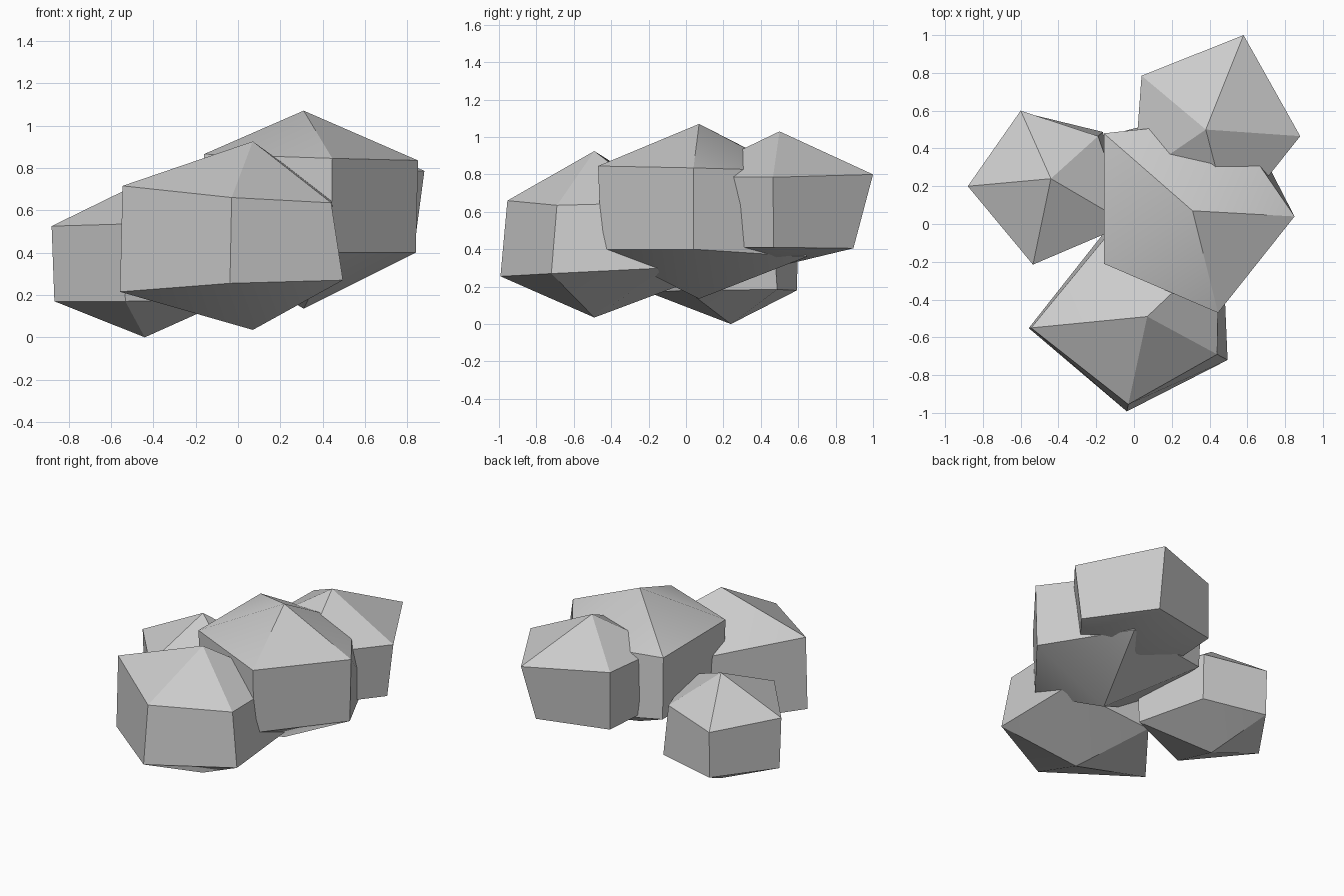
import bpy
import bmesh
from math import radians

# Remove the default cube only
default_cube = bpy.data.objects.get("Cube")
if default_cube:
    bpy.data.objects.remove(default_cube, do_unlink=True)


def make_material(name, colour):
    material = bpy.data.materials.new(name)
    material.use_nodes = True
    material.diffuse_color = colour
    shader = next(n for n in material.node_tree.nodes if n.type == "BSDF_PRINCIPLED")
    shader.inputs["Base Color"].default_value = colour
    return material


stone = make_material("stone grey", (0.6, 0.6, 0.6, 1))


def make_rock(name, centre, peak, base, corners):
    """Five-sided boulder: a peak, an upper ring, a lower ring and a base point.

    Each corner is x, y, upper height, lower height, and how far the lower
    point spreads from the centre compared with the upper one.
    """
    cx, cy = centre
    bm = bmesh.new()
    top = bm.verts.new((cx, cy, peak))
    bottom = bm.verts.new((cx, cy, base))
    upper = [bm.verts.new((x, y, high)) for x, y, high, low, spread in corners]
    lower = [bm.verts.new((cx + (x - cx) * spread, cy + (y - cy) * spread, low))
             for x, y, high, low, spread in corners]

    # Fan, wall and underside for every side
    count = len(corners)
    for i in range(count):
        j = (i + 1) % count
        bm.faces.new((top, upper[i], upper[j]))
        bm.faces.new((upper[i], lower[i], lower[j], upper[j]))
        bm.faces.new((bottom, lower[j], lower[i]))
    bmesh.ops.recalc_face_normals(bm, faces=bm.faces[:])

    mesh = bpy.data.meshes.new(name)
    bm.to_mesh(mesh)
    bm.free()
    mesh.materials.append(stone)
    rock = bpy.data.objects.new(name, mesh)
    bpy.context.collection.objects.link(rock)

    # Soft shading on shallow ridges, crisp on steep ones
    bpy.ops.object.select_all(action="DESELECT")
    rock.select_set(True)
    bpy.context.view_layer.objects.active = rock
    bpy.ops.object.shade_smooth_by_angle(angle=radians(30))
    return rock


# Large boulder in the middle
make_rock("middle_rock", (0.31, 0.07), 1.07, 0.135, [
    (0.85, 0.04, 0.835, 0.4, 0.98),
    (0.5, 0.55, 0.82, 0.36, 1.2),
    (-0.16, 0.48, 0.86, 0.42, 0.97),
    (-0.16, -0.21, 0.865, 0.42, 0.97),
    (0.445, -0.47, 0.845, 0.4, 0.97),
])

# Boulder at the front, spreading toward the ground
make_rock("front_rock", (0.07, -0.49), 0.925, 0.035, [
    (-0.545, -0.55, 0.715, 0.215, 1.02),
    (-0.03, -0.955, 0.66, 0.255, 1.08),
    (0.44, -0.69, 0.635, 0.27, 1.15),
    (0.45, -0.13, 0.65, 0.3, 1.05),
    (-0.15, -0.07, 0.66, 0.2, 1.05),
])

# Boulder at the back, narrowing toward the ground
make_rock("back_rock", (0.38, 0.5), 1.03, 0.31, [
    (0.88, 0.465, 0.785, 0.41, 0.9),
    (0.58, 1, 0.8, 0.405, 0.79),
    (0.04, 0.785, 0.82, 0.42, 1),
    (0, 0.24, 0.8, 0.42, 1),
    (0.51, 0, 0.79, 0.41, 0.9),
])

# Small low boulder at the side
make_rock("side_rock", (-0.44, 0.24), 0.74, 0, [
    (-0.88, 0.2, 0.525, 0.17, 0.97),
    (-0.535, -0.215, 0.535, 0.17, 0.97),
    (-0.03, 0, 0.53, 0.18, 0.98),
    (-0.19, 0.465, 0.53, 0.185, 1.1),
    (-0.6, 0.6, 0.5, 0.18, 0.98),
])
